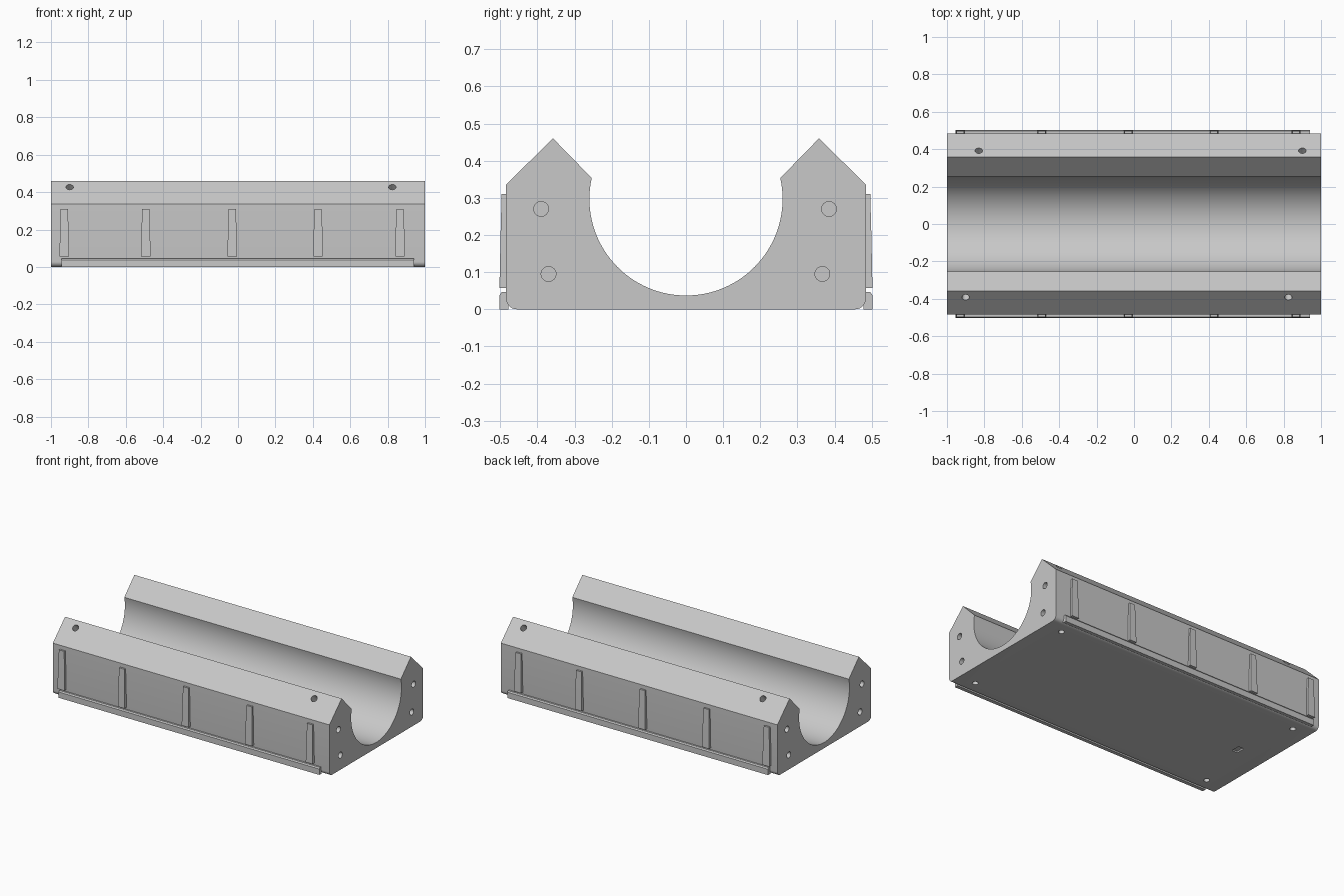
import bpy, bmesh, math
from mathutils import Vector

if "Cube" in bpy.data.objects:
    bpy.data.objects.remove(bpy.data.objects["Cube"])

grey = bpy.data.materials.new("light_grey")
grey.diffuse_color = (0.58, 0.58, 0.58, 1)
grey.use_nodes = True
grey.node_tree.nodes["Principled BSDF"].inputs["Base Color"].default_value = grey.diffuse_color


def finish(name, bm):
    bmesh.ops.recalc_face_normals(bm, faces=bm.faces)
    me = bpy.data.meshes.new(name)
    bm.to_mesh(me)
    bm.free()
    me.materials.append(grey)
    ob = bpy.data.objects.new(name, me)
    bpy.context.collection.objects.link(ob)
    return ob


def prism(name, profile, x0, x1):
    """Extrude a (y, z) profile along x."""
    bm = bmesh.new()
    face = bm.faces.new([bm.verts.new((x0, y, z)) for y, z in profile])
    ext = bmesh.ops.extrude_face_region(bm, geom=[face])
    verts = [v for v in ext["geom"] if isinstance(v, bmesh.types.BMVert)]
    bmesh.ops.translate(bm, vec=(x1 - x0, 0, 0), verts=verts)
    return finish(name, bm)


def arc(cy, cz, r, a0, a1, n):
    return [(cy + r * math.cos(math.radians(a0 + (a1 - a0) * i / n)),
             cz + r * math.sin(math.radians(a0 + (a1 - a0) * i / n))) for i in range(n + 1)]


# Cradle body: half-pipe channel between two peaked walls
HALF = 0.484
profile = arc(0, 0.297, 0.26, 192.5 - 25, 372.5, 72)
profile += [(0.358, 0.46), (HALF, 0.336)]
profile += arc(HALF - 0.028, 0.028, 0.028, 0, -90, 8)
profile += arc(-HALF + 0.028, 0.028, 0.028, 270, 180, 8)
profile += [(-HALF, 0.336), (-0.358, 0.46)]
body = prism("cradle_body", profile, -1, 1)

# Drilled holes: position on the surface and drilling direction
holes = []
for y, z in [(-0.39, 0.27), (0.385, 0.27), (-0.37, 0.095), (0.367, 0.095)]:
    holes += [((sx, y, z), (sx, 0, 0), 0.02) for sx in (-1, 1)]
for x, s in [(-0.9, -1), (0.825, -1), (-0.83, 1), (0.9, 1)]:
    holes.append(((x, s * 0.392, 0.4266), (0, s, 1), 0.02))
for x in (-0.88, 0.88):
    holes += [((x, s * 0.39, 0), (0, 0, -1), 0.018) for s in (-1, 1)]

bm = bmesh.new()
for pos, direction, r in holes:
    d = Vector(direction).normalized()
    mat = d.to_track_quat("Z", "Y").to_matrix().to_4x4()
    mat.translation = Vector(pos) - d * 0.03
    bmesh.ops.create_cone(bm, cap_ends=True, segments=24, radius1=r, radius2=r,
                          depth=0.14, matrix=mat)
# Small shallow recess under the base
box = bmesh.ops.create_cube(bm, size=1)["verts"]
bmesh.ops.scale(bm, vec=(0.04, 0.06, 0.02), verts=box)
bmesh.ops.translate(bm, vec=(-0.79, 0, 0), verts=box)
cutter = finish("hole_cutter", bm)
cutter.hide_render = True
cutter.hide_viewport = True

cut = body.modifiers.new("holes", "BOOLEAN")
cut.operation = "DIFFERENCE"
cut.solver = "EXACT"
cut.object = cutter
bpy.context.view_layer.objects.active = body
body.select_set(True)
bpy.ops.object.modifier_apply(modifier=cut.name)
bpy.data.objects.remove(cutter)
bpy.ops.object.shade_smooth_by_angle(angle=math.radians(30))

# Side details, repeated on front and back
for side, s in (("front", -1), ("back", 1)):
    # Bottom lip with a rounded top edge
    lip = [(s * 0.478, 0), (s * 0.502, 0), (s * 0.502, 0.038),
           (s * 0.496, 0.046), (s * 0.484, 0.046), (s * 0.478, 0.038)]
    prism(side + "_lip", lip, -0.945, 0.94)

    # Tapered upright ribs
    for i, cx in enumerate((-0.929, -0.493, -0.031, 0.428, 0.866)):
        bm = bmesh.new()
        rings = []
        for z, w, y in ((0.057, 0.025, 0.502), (0.2, 0.023, 0.499), (0.31, 0.019, 0.496)):
            rings.append([bm.verts.new((cx + dx, s * yy, z)) for dx, yy in
                          ((-w, 0.48), (w, 0.48), (w, y), (-w, y))])
        for a, b in zip(rings, rings[1:]):
            for k in range(4):
                bm.faces.new((a[k], a[(k + 1) % 4], b[(k + 1) % 4], b[k]))
        bm.faces.new(rings[0])
        bm.faces.new(rings[-1])
        finish(f"{side}_rib_{i + 1}", bm)
